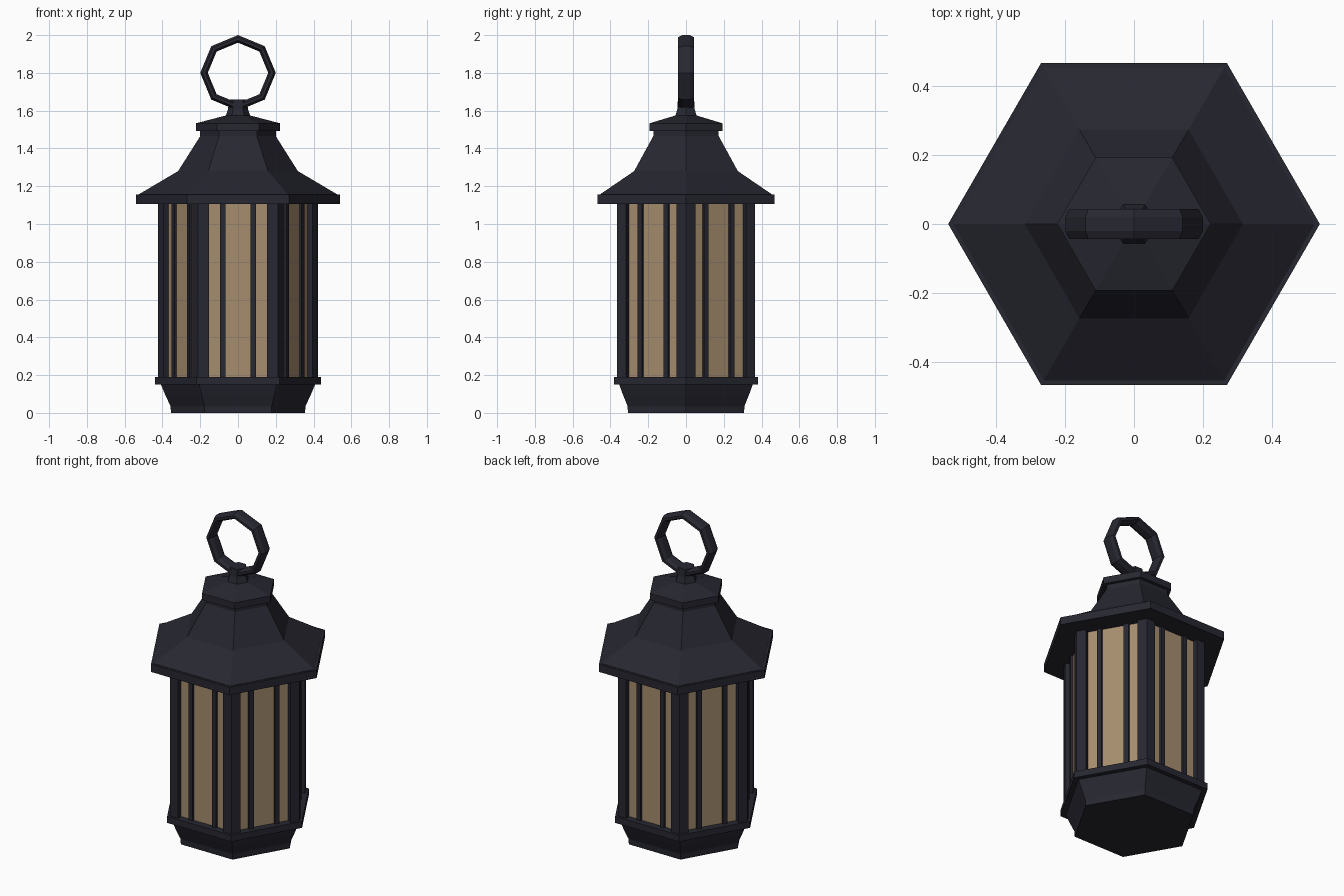
import bpy, bmesh
from math import cos, sin, pi, sqrt
from mathutils import Vector

cube = bpy.data.objects.get("Cube")
if cube:
    bpy.data.objects.remove(cube)


def material(name, colour):
    mat = bpy.data.materials.new(name)
    mat.use_nodes = True
    mat.diffuse_color = (*colour, 1)
    bsdf = next(n for n in mat.node_tree.nodes if n.type == 'BSDF_PRINCIPLED')
    bsdf.inputs["Base Color"].default_value = (*colour, 1)
    return mat


IRON = material("dark iron", (0.02, 0.02, 0.031))
GLASS = material("amber glass", (0.38, 0.27, 0.155))


def finish(name, bm, mat):
    bmesh.ops.recalc_face_normals(bm, faces=bm.faces)
    mesh = bpy.data.meshes.new(name)
    bm.to_mesh(mesh)
    bm.free()
    mesh.materials.append(mat)
    obj = bpy.data.objects.new(name, mesh)
    bpy.context.collection.objects.link(obj)
    return obj


def bridge(bm, a, b):
    for i in range(len(a)):
        j = (i + 1) % len(a)
        bm.faces.new((a[i], a[j], b[j], b[i]))


def loft(name, loops, mat, closed=False):
    """Skin a list of matching point loops, capped or joined end to end."""
    bm = bmesh.new()
    rings = [[bm.verts.new(p) for p in loop] for loop in loops]
    for a, b in zip(rings, rings[1:]):
        bridge(bm, a, b)
    if closed:
        bridge(bm, rings[-1], rings[0])
    else:
        bm.faces.new(rings[0])
        bm.faces.new(rings[-1])
    return finish(name, bm, mat)


def hexagon(r, z):
    return [(r * cos(k * pi / 3), r * sin(k * pi / 3), z) for k in range(6)]


def hex_turned(name, profile, mat=IRON):
    return loft(name, [hexagon(r, z) for r, z in profile], mat)


def upright(name, outline, z0, z1, mat=IRON):
    return loft(name, [[(p.x, p.y, z) for p in outline] for z in (z0, z1)], mat)


def direction(angle):
    return Vector((cos(angle), sin(angle)))


# Base and its flange
hex_turned("base", [(0.355, 0), (0.357, 0.035), (0.385, 0.095), (0.41, 0.155)])
hex_turned("base_flange", [(0.44, 0.15), (0.44, 0.19)])

# Glass body, set back behind the frame
R = 0.423
APOTHEM = R * sqrt(3) / 2
LOW, HIGH = 0.18, 1.12
DEPTH = 0.03
hex_turned("glass_panes", [(R - DEPTH * 2 / sqrt(3), LOW),
                           (R - DEPTH * 2 / sqrt(3), HIGH)], GLASS)

# Corner posts wrapping each edge, and two slim bars per pane
LEG, INSET = 0.057, 0.04
for k in range(6):
    a = k * pi / 3
    corner = direction(a) * R
    n1, n2 = direction(a - pi / 6), direction(a + pi / 6)
    end1 = corner + direction(a - 2 * pi / 3) * LEG
    end2 = corner + direction(a + 2 * pi / 3) * LEG
    inner = direction(a) * (R - INSET * 2 / sqrt(3))
    upright(f"corner_post_{k + 1}",
            [end1, corner, end2, end2 - n2 * INSET, inner, end1 - n1 * INSET],
            LOW, HIGH)

    side = direction(a + 2 * pi / 3)
    for s, label in ((-1, "a"), (1, "b")):
        mid = side * 0.08 * s
        front, back = n2 * (APOTHEM - 0.015), n2 * (APOTHEM - INSET)
        half = side * 0.014
        upright(f"pane_bar_{k + 1}{label}",
                [mid + front - half, mid + front + half,
                 mid + back + half, mid + back - half], LOW, HIGH)

# Flared roof with its eave, neck and cap
hex_turned("roof_eave", [(0.54, 1.107), (0.54, 1.155)])
hex_turned("roof", [(0.525, 1.15), (0.525, 1.157), (0.317, 1.28),
                    (0.2, 1.465), (0.2, 1.5)])
hex_turned("roof_cap", [(0.223, 1.492), (0.223, 1.533), (0.066, 1.574)])
hex_turned("finial", [(0.066, 1.57), (0.052, 1.61), (0.05, 1.66)])

# Eight-sided carrying ring with a flat chamfered band section
section = [(0.02, 0.02), (0.008, 0.043), (-0.008, 0.043), (-0.02, 0.02),
           (-0.02, -0.02), (-0.008, -0.043), (0.008, -0.043), (0.02, -0.02)]
loops = []
for k in range(8):
    c, s = cos(k * pi / 4), sin(k * pi / 4)
    loops.append([((0.18 + r) * c, y, 1.8 + (0.18 + r) * s) for r, y in section])
loft("carrying_ring", loops, IRON, closed=True)
